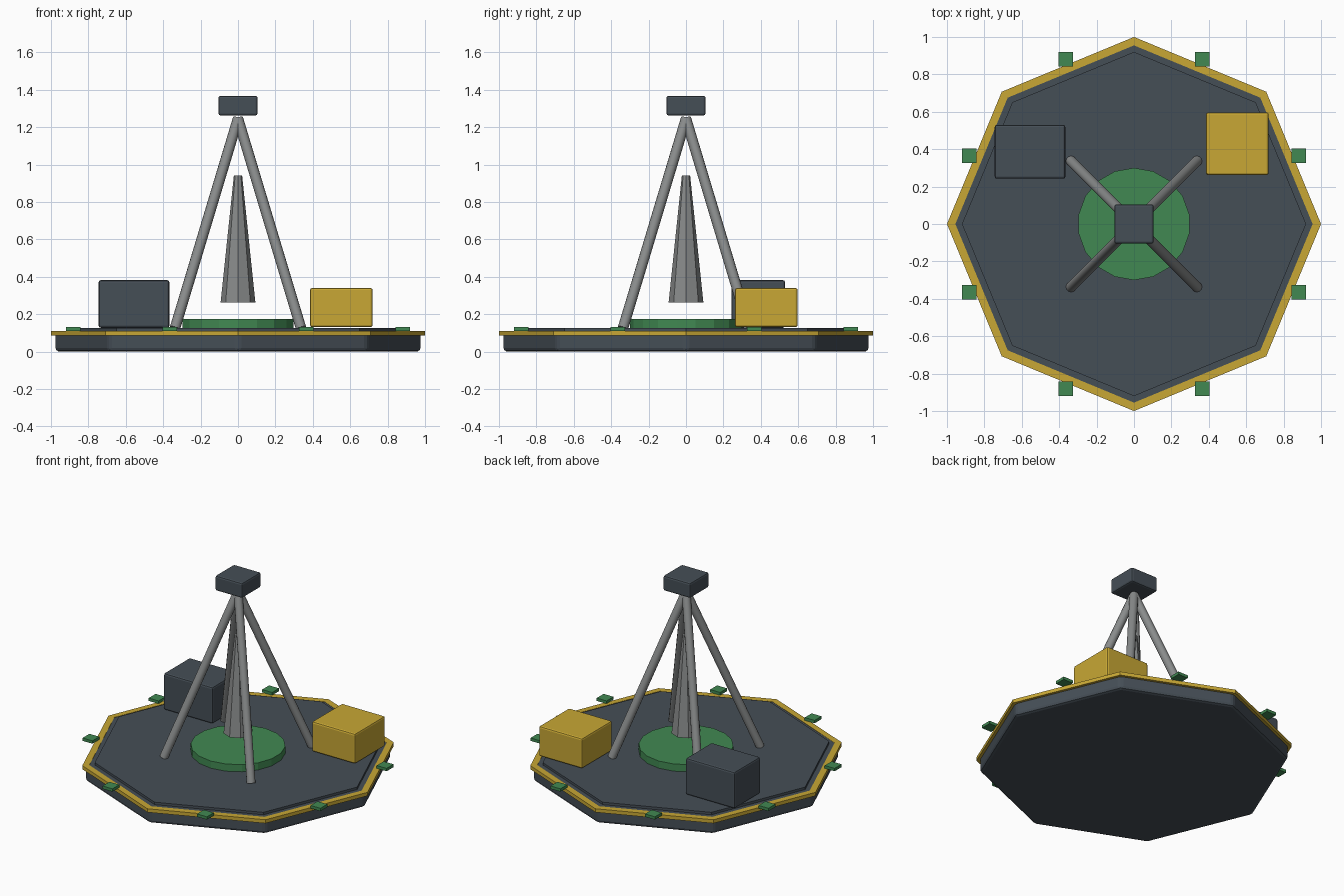
import bpy, bmesh, math
from mathutils import Vector

if "Cube" in bpy.data.objects:
    bpy.data.objects.remove(bpy.data.objects["Cube"])


def material(name, rgb):
    m = bpy.data.materials.new(name)
    m.diffuse_color = (*rgb, 1)
    m.use_nodes = True
    m.node_tree.nodes["Principled BSDF"].inputs["Base Color"].default_value = m.diffuse_color
    return m


DARK = material("dark slate", (0.06, 0.077, 0.094))
YELLOW = material("safety yellow", (0.58, 0.39, 0.035))
GREEN = material("green", (0.053, 0.25, 0.085))
GREY = material("metal grey", (0.25, 0.26, 0.26))


def finish(name, bm, mat, bevel=0, smooth=False):
    bmesh.ops.recalc_face_normals(bm, faces=bm.faces)
    me = bpy.data.meshes.new(name)
    bm.to_mesh(me)
    bm.free()
    me.materials.append(mat)
    ob = bpy.data.objects.new(name, me)
    bpy.context.collection.objects.link(ob)
    if bevel:
        mod = ob.modifiers.new("bevel", 'BEVEL')
        mod.width, mod.segments = bevel, 2
    if smooth:
        bpy.ops.object.select_all(action='DESELECT')
        ob.select_set(True)
        bpy.context.view_layer.objects.active = ob
        bpy.ops.object.shade_smooth_by_angle(angle=math.radians(40))
    return ob


def box(name, x, y, z, mat, bevel=0):
    bm = bmesh.new()
    bmesh.ops.create_cube(bm, size=1)
    for v in bm.verts:
        v.co = [(r[0] + r[1]) / 2 + c * (r[1] - r[0]) for c, r in zip(v.co, (x, y, z))]
    return finish(name, bm, mat, bevel)


def frustum(name, start, end, r1, r2, sides, mat, bevel=0, smooth=False):
    start, end = Vector(start), Vector(end)
    axis = end - start
    bm = bmesh.new()
    bmesh.ops.create_cone(bm, cap_ends=True, segments=sides, radius1=r1, radius2=r2,
                          depth=axis.length)
    turn = Vector((0, 0, 1)).rotation_difference(axis)
    for v in bm.verts:
        v.co = turn @ v.co + (start + end) / 2
    return finish(name, bm, mat, bevel, smooth)


# Octagonal platform with a raised deck
frustum("platform", (0, 0, 0), (0, 0, 0.108), 0.98, 0.98, 8, DARK, bevel=0.02)
frustum("deck", (0, 0, 0.1), (0, 0, 0.125), 0.92, 0.92, 8, DARK)

# Yellow rim: rectangular section swept round eight corners
bm = bmesh.new()
section = [(0.955, 0.085), (1.0, 0.085), (1.0, 0.11), (0.955, 0.11)]
rings = []
for i in range(8):
    a = i * math.pi / 4
    rings.append([bm.verts.new((r * math.cos(a), r * math.sin(a), z)) for r, z in section])
for i in range(8):
    p, q = rings[i], rings[(i + 1) % 8]
    for j in range(4):
        k = (j + 1) % 4
        bm.faces.new((p[j], q[j], q[k], p[k]))
finish("rim", bm, YELLOW)

# Green marker pads at the middle of each rim side
for i in range(8):
    a = math.radians(22.5 + 45 * i)
    x, y = 0.953 * math.cos(a), 0.953 * math.sin(a)
    box(f"marker_pad_{i}", (x - 0.038, x + 0.038), (y - 0.038, y + 0.038),
        (0.11, 0.13), GREEN)

# Central disc and the tapered drill hanging above it
frustum("central_disc", (0, 0, 0.12), (0, 0, 0.175), 0.3, 0.3, 18, GREEN)
frustum("drill", (0, 0, 0.262), (0, 0, 0.942), 0.093, 0.022, 8, GREY)

# Four leaning legs meeting under the head
for sx in (-1, 1):
    for sy in (-1, 1):
        frustum(f"leg_{sx}_{sy}", (sx * 0.337, sy * 0.337, 0.125), (0, 0, 1.245),
                0.028, 0.028, 12, GREY, smooth=True)

# Head block and equipment boxes
box("head_block", (-0.105, 0.105), (-0.105, 0.105), (1.262, 1.367), DARK, 0.012)
box("dark_cabinet", (-0.745, -0.367), (0.242, 0.53), (0.127, 0.382), DARK, 0.012)
box("yellow_cabinet", (0.385, 0.72), (0.262, 0.597), (0.13, 0.34), YELLOW, 0.012)
